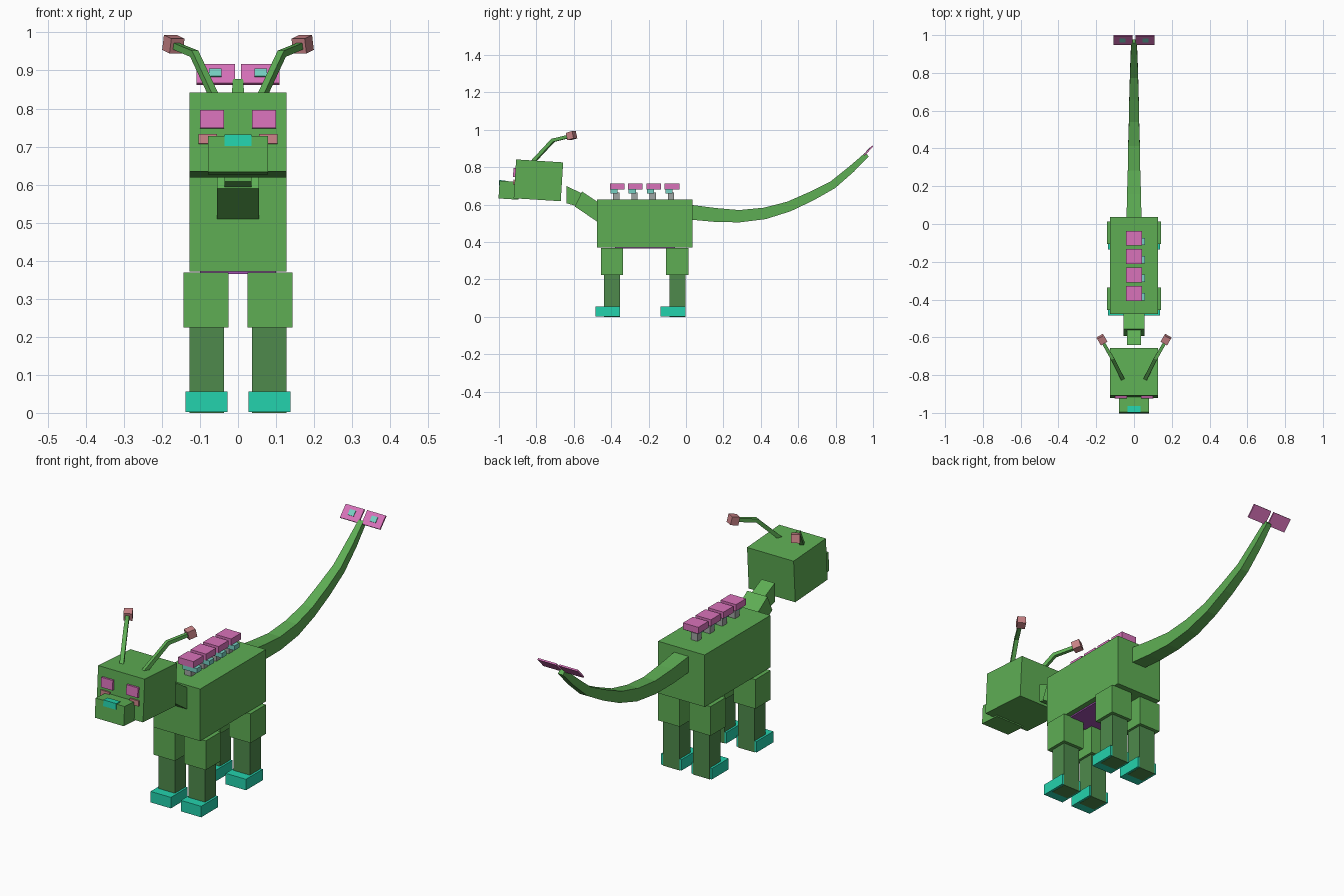
import bpy, bmesh, math
from mathutils import Vector, Matrix

if "Cube" in bpy.data.objects:
    bpy.data.objects.remove(bpy.data.objects["Cube"])


def material(name, r, g, b):
    m = bpy.data.materials.new(name)
    lin = [((c / 255 + 0.055) / 1.055) ** 2.4 for c in (r, g, b)]
    m.diffuse_color = (*lin, 1)
    m.use_nodes = True
    m.node_tree.nodes["Principled BSDF"].inputs["Base Color"].default_value = m.diffuse_color
    return m


GREEN = material("leaf green", 94, 174, 84)
DARK = material("dark green", 78, 138, 76)
TEAL = material("teal", 36, 210, 173)
PALE = material("pale teal", 118, 208, 194)
PINK = material("pink", 216, 114, 186)
ROSE = material("dusty rose", 200, 130, 134)
GREY = material("post grey", 160, 165, 163)
PURPLE = material("violet", 160, 80, 175)


def make(name, verts, faces, mat):
    me = bpy.data.meshes.new(name)
    me.from_pydata([tuple(v) for v in verts], [], faces)
    bm = bmesh.new()
    bm.from_mesh(me)
    bmesh.ops.recalc_face_normals(bm, faces=bm.faces)
    bm.to_mesh(me)
    bm.free()
    me.materials.append(mat)
    ob = bpy.data.objects.new(name, me)
    bpy.context.collection.objects.link(ob)
    return ob


BOX = [(0, 1, 3, 2), (4, 6, 7, 5), (0, 4, 5, 1), (2, 3, 7, 6), (0, 2, 6, 4), (1, 5, 7, 3)]


def box(name, xs, ys, zs, mat, m=Matrix.Identity(4)):
    return make(name, [m @ Vector((x, y, z)) for x in xs for y in ys for z in zs], BOX, mat)


def side_profile(name, pts, half, mat):
    """Extrude a y-z outline across x."""
    n = len(pts)
    verts = [(s * half, y, z) for s in (-1, 1) for y, z in pts]
    faces = [tuple(range(n)), tuple(range(n, 2 * n))]
    faces += [(i, (i + 1) % n, n + (i + 1) % n, n + i) for i in range(n)]
    return make(name, verts, faces, mat)


def tube(name, pts, widths, mat):
    """Square tube along a path with one width per point."""
    pts = [Vector(p) for p in pts]
    verts, faces = [], []
    for i, p in enumerate(pts):
        t = (pts[min(i + 1, len(pts) - 1)] - pts[max(i - 1, 0)]).normalized()
        side = t.cross(Vector((0, 0, 1))).normalized()
        up = side.cross(t)
        w = widths[i] / 2
        verts += [p + side * a * w + up * b * w for a, b in ((-1, -1), (1, -1), (1, 1), (-1, 1))]
    for i in range(len(pts) - 1):
        k = i * 4
        faces += [(k + j, k + (j + 1) % 4, k + 4 + (j + 1) % 4, k + 4 + j) for j in range(4)]
    faces += [(0, 1, 2, 3), tuple(range(len(verts) - 4, len(verts)))]
    return make(name, verts, faces, mat)


def mirrored(lo, hi, s):
    return (lo, hi) if s > 0 else (-hi, -lo)


# Body and belly
box("body", (-.127, .127), (-.476, .036), (.372, .628), GREEN)
box("belly_plate", (-.1, .1), (-.38, -.06), (.365, .374), PURPLE)

# Legs
for s, side in ((1, "right"), (-1, "left")):
    for end, y in (("front", -.395), ("rear", -.046)):
        tag = f"{end}_{side}"
        box("thigh_" + tag, mirrored(.025, .143, s), (y - .06, y + .059), (.225, .369), GREEN)
        box("shin_" + tag, mirrored(.037, .127, s), (y - .043, y + .043), (0, .24), DARK)
        box("foot_" + tag, mirrored(.027, .138, s), (y - .089, y + .042), (.002, .056), TEAL)

# Neck
side_profile("lower_neck", [(-.556, .67), (-.594, .59), (-.472, .507), (-.42, .55), (-.45, .6)], .055, GREEN)
side_profile("upper_neck", [(-.64, .7), (-.64, .608), (-.578, .59), (-.54, .62), (-.54, .652)], .036, GREEN)

# Head group, tipped slightly down at the back
HEAD = Matrix.Translation((0, -.789, .73)) @ Matrix.Rotation(math.radians(-3.6), 4, 'X')
box("head", (-.127, .127), (-.126, .126), (-.104, .104), GREEN, HEAD)
box("snout", (-.079, .079), (-.207, -.1), (-.11, -.015), GREEN, HEAD)
box("nose", (-.035, .035), (-.209, -.175), (-.042, -.012), TEAL, HEAD)
for s, side in ((1, "right"), (-1, "left")):
    box("eye_" + side, mirrored(.037, .1, s), (-.137, -.12), (.01, .058), PINK, HEAD)
    box("cheek_" + side, mirrored(.055, .104, s), (-.134, -.12), (-.031, -.005), ROSE, HEAD)

    # Antennae with tilted tips
    path = [(s * .058, -.825, .822), (s * .115, -.711, .944), (s * .168, -.62, .966)]
    tube("antenna_" + side, path, (.019, .019, .017), GREEN)
    tip = (Matrix.Translation((s * .17, -.612, .969))
           @ Matrix.Rotation(math.radians(-s * 30), 4, 'Z') @ Matrix.Rotation(math.radians(14), 4, 'X'))
    box("antenna_tip_" + side, (-.02, .02), (-.02, .02), (-.02, .02), ROSE, tip)

# Back plates on posts
for i in range(4):
    y = -.368 + i * .0977
    box(f"back_post_{i}", (-.018, .018), (y - .022, y + .012), (.62, .665), GREY)
    box(f"back_bracket_{i}", (-.02, .058), (y - .036, y + .002), (.66, .683), PALE)
    box(f"back_plate_{i}", (-.042, .042), (y - .039, y + .039), (.682, .714), PINK)

# Tail
TAIL = [(.0, .562), (.155, .545), (.285, .538), (.42, .553), (.55, .59),
        (.67, .645), (.785, .706), (.885, .79), (.968, .868)]
tube("tail", [(0, y, z) for y, z in TAIL], (.08, .074, .066, .062, .054, .05, .043, .037, .027), GREEN)

# Tail fan
FAN = Matrix.Translation((0, .975, .889)) @ Matrix.Rotation(math.radians(47), 4, 'X')
for s, side in ((1, "right"), (-1, "left")):
    box("tail_fan_" + side, mirrored(.008, .109, s), (-.034, .034), (-.004, .004), PINK, FAN)
    box("tail_spot_" + side, mirrored(.044, .076, s), (-.012, .016), (.003, .007), PALE, FAN)
